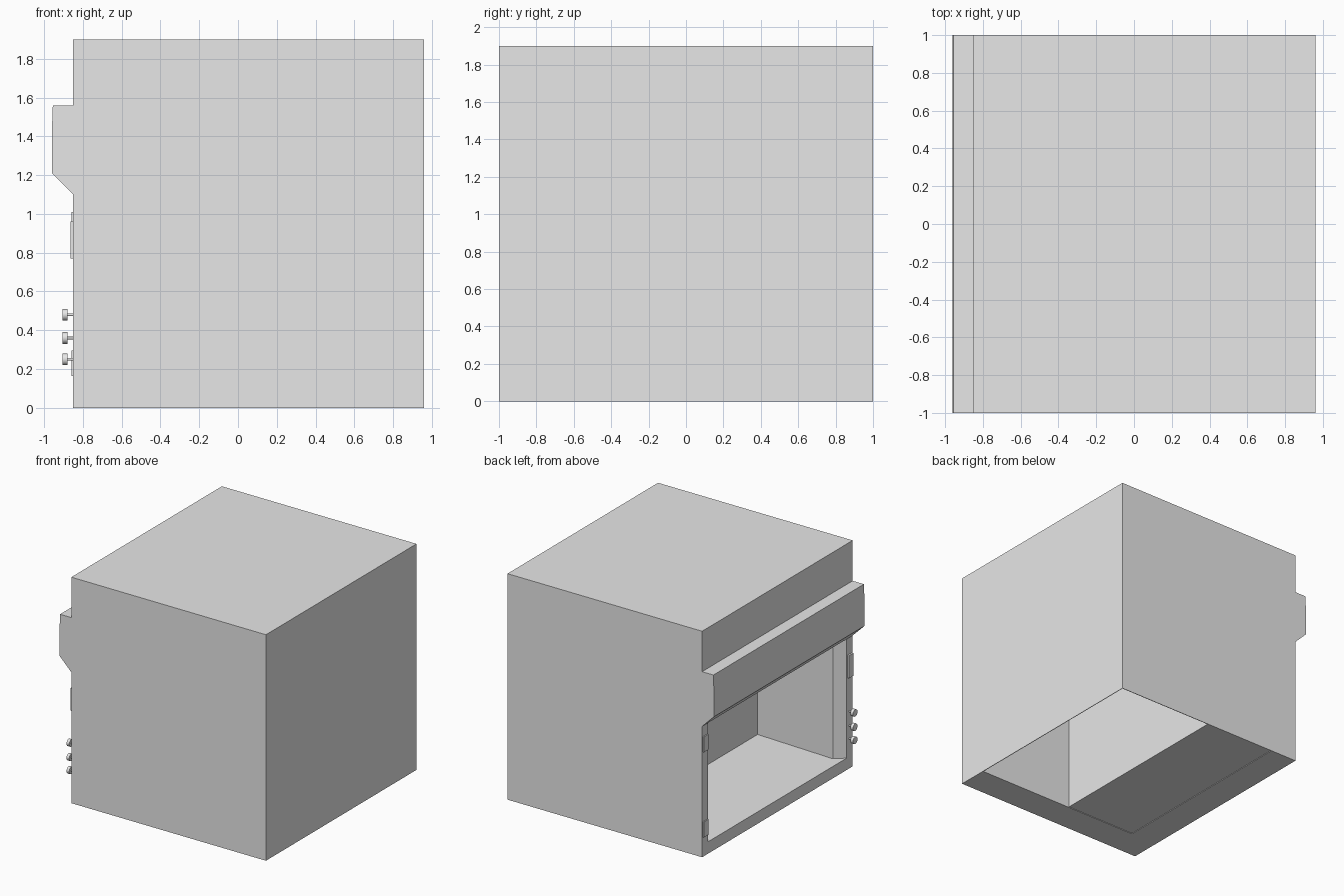
import bpy, bmesh
from math import radians
from mathutils import Matrix, Vector

cube = bpy.data.objects.get("Cube")
if cube:
    bpy.data.objects.remove(cube, do_unlink=True)

grey = bpy.data.materials.new("light_grey_panel")
grey.use_nodes = True
grey.diffuse_color = (0.8, 0.8, 0.8, 1)
grey.node_tree.nodes["Principled BSDF"].inputs["Base Color"].default_value = (0.8, 0.8, 0.8, 1)


def finish(name, bm):
    bmesh.ops.recalc_face_normals(bm, faces=bm.faces)
    mesh = bpy.data.meshes.new(name)
    bm.to_mesh(mesh)
    bm.free()
    mesh.materials.append(grey)
    obj = bpy.data.objects.new(name, mesh)
    bpy.context.collection.objects.link(obj)
    return obj


def prism(name, points, along):
    """Extrude a closed outline of 3D points along a vector."""
    bm = bmesh.new()
    face = bm.faces.new([bm.verts.new(p) for p in points])
    new = bmesh.ops.extrude_face_region(bm, geom=[face])["geom"]
    bmesh.ops.translate(bm, vec=Vector(along),
                        verts=[v for v in new if isinstance(v, bmesh.types.BMVert)])
    return finish(name, bm)


def box(name, x0, x1, y0, y1, z0, z1):
    outline = [(x0, y0, z0), (x1, y0, z0), (x1, y1, z0), (x0, y1, z0)]
    return prism(name, outline, (0, 0, z1 - z0))


def cut(obj, cutter):
    """Subtract the cutter, bake the result and drop the cutter."""
    cutter.hide_render = True
    mod = obj.modifiers.new("cut", 'BOOLEAN')
    mod.operation, mod.solver, mod.object = 'DIFFERENCE', 'EXACT', cutter
    bpy.context.view_layer.update()
    graph = bpy.context.evaluated_depsgraph_get()
    mesh = bpy.data.meshes.new_from_object(obj.evaluated_get(graph))
    obj.modifiers.clear()
    obj.data = mesh
    bpy.data.objects.remove(cutter, do_unlink=True)


# Cabinet body
FRONT = -0.85
body = box("cabinet_body", FRONT, 0.96, -1, 1, 0, 1.9)

# Work chamber with splayed jambs, and the taller space behind the lintel
half = [(-0.95, 0.92), (FRONT, 0.92), (-0.77, 0.85), (-0.05, 0.88)]
plan = half + [(x, -y) for x, y in reversed(half)]
cut(body, prism("opening_cutter", [(x, y, 0.1) for x, y in plan], (0, 0, 1)))
cut(body, box("chamber_cutter", -0.76, -0.06, -0.84, 0.84, 0.8, 1.5))

# Service space at the rear, open underneath, and shallow recess below the floor
cut(body, box("service_cutter", 0.06, 0.955, -0.74, 0.995, -0.1, 1.89))
cut(body, box("underside_cutter", -0.6, 0.1, -0.74, 0.99, -0.1, 0.005))

# Projecting sash housing across the full width
housing = [(FRONT, 1.1), (-0.96, 1.21), (-0.96, 1.42), (-0.955, 1.56), (FRONT, 1.56)]
prism("sash_housing", [(x, -1, z) for x, z in housing], (0, 2, 0))

# Control and socket plates on the jambs
for name, y, z0, z1, depth in [
        ("upper_socket_plate", 0.96, 0.88, 1.01, 0.009),
        ("lower_socket_plate", 0.96, 0.165, 0.295, 0.009),
        ("control_panel", -0.96, 0.77, 0.96, 0.014)]:
    box(name, FRONT - depth, FRONT, y - 0.03, y + 0.03, z0, z1)

# Service valve knobs: slim stem with a wider grip
for i, z in enumerate((0.25, 0.36, 0.48)):
    bm = bmesh.new()
    for x0, x1, r in ((FRONT + 0.005, -0.88, 0.007), (-0.88, -0.905, 0.03)):
        place = Matrix.Translation(((x0 + x1) / 2, -0.956, z)) @ Matrix.Rotation(radians(90), 4, 'Y')
        bmesh.ops.create_cone(bm, cap_ends=True, segments=16, radius1=r, radius2=r,
                              depth=abs(x1 - x0), matrix=place)
    knob = finish(f"valve_knob_{i + 1}", bm)
    bpy.ops.object.select_all(action='DESELECT')
    knob.select_set(True)
    bpy.context.view_layer.objects.active = knob
    bpy.ops.object.shade_smooth_by_angle(angle=radians(35))
